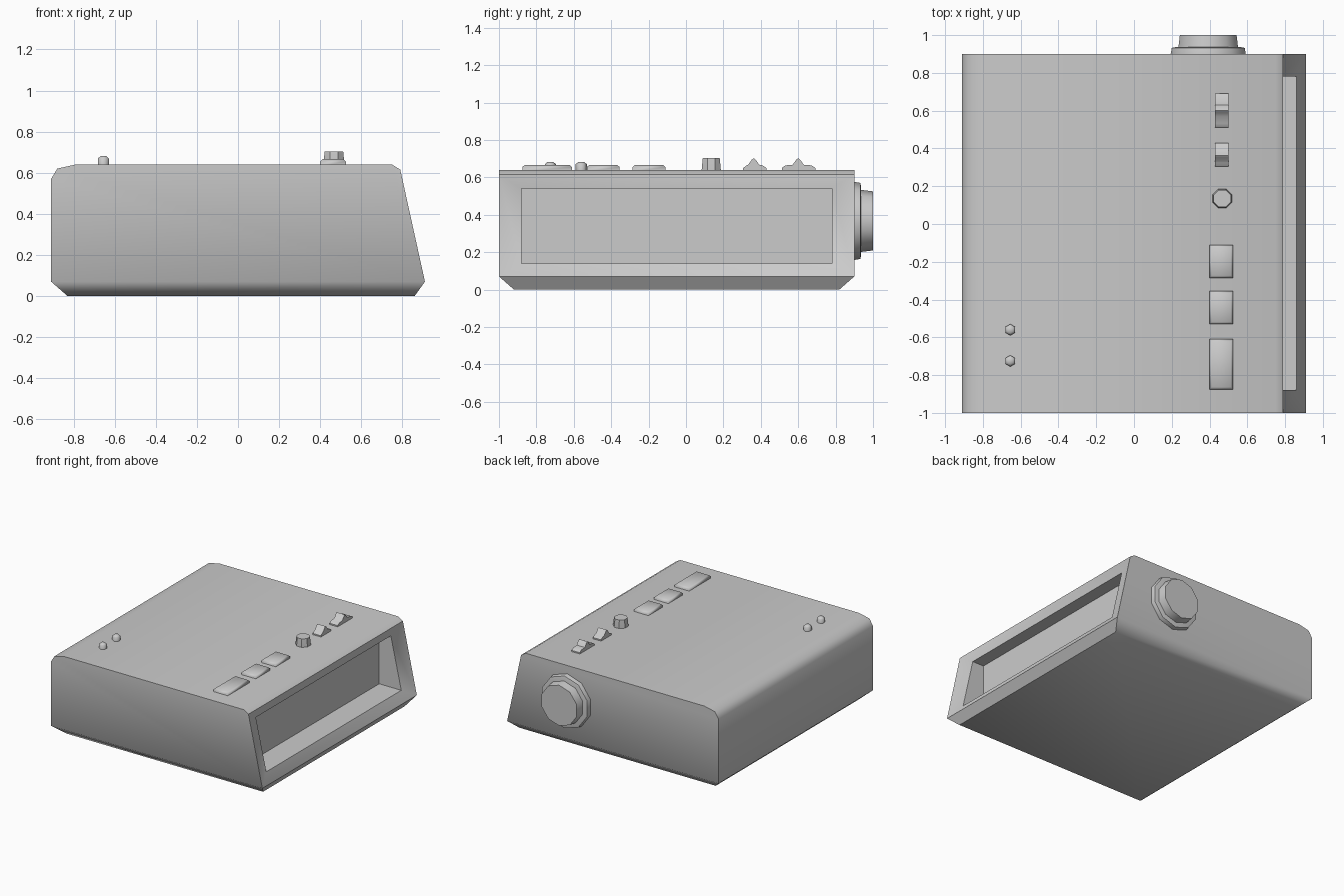
import bpy, bmesh, math
from mathutils import Vector, Matrix

if "Cube" in bpy.data.objects:
    bpy.data.objects.remove(bpy.data.objects["Cube"])


def finish(name, bm, angle=50):
    bmesh.ops.recalc_face_normals(bm, faces=bm.faces[:])
    me = bpy.data.meshes.new(name)
    bm.to_mesh(me)
    bm.free()
    ob = bpy.data.objects.new(name, me)
    bpy.context.collection.objects.link(ob)
    bpy.ops.object.select_all(action='DESELECT')
    ob.select_set(True)
    bpy.context.view_layer.objects.active = ob
    bpy.ops.object.shade_smooth_by_angle(angle=math.radians(angle))
    return ob


def loft(bm, rings):
    """Skin equal-length rings of points and cap both ends."""
    vs = [[bm.verts.new(p) for p in ring] for ring in rings]
    n = len(vs[0])
    for a, b in zip(vs, vs[1:]):
        for i in range(n):
            j = (i + 1) % n
            bm.faces.new((a[i], a[j], b[j], b[i]))
    bm.faces.new(vs[0])
    bm.faces.new(vs[-1])


def turned(name, sides, profile, matrix, phase=0.0, angle=40):
    """Low-poly turned part from (radius, height) pairs."""
    bm = bmesh.new()
    loft(bm, [[matrix @ Vector((r * math.cos(phase + math.tau * i / sides),
                                r * math.sin(phase + math.tau * i / sides), h))
               for i in range(sides)] for r, h in profile])
    return finish(name, bm, angle)


def step_face(bm, face, place):
    """Inset a face and move its corners to new positions."""
    bmesh.ops.inset_individual(bm, faces=[face], thickness=0.01)
    for v in face.verts:
        v.co = place(v.co.copy())


# Case: side profile swept along y
profile = [(-0.91, 0.07), (0.91, 0.07), (0.79, 0.615), (0.75, 0.64),
           (-0.79, 0.64), (-0.88, 0.62), (-0.91, 0.57)]
bm = bmesh.new()
loft(bm, [[(x, y, z) for x, z in profile] for y in (-1.0, 0.9)])
bmesh.ops.recalc_face_normals(bm, faces=bm.faces[:])
bm.normal_update()
bottom = min(bm.faces, key=lambda f: f.normal.z)
window = max(bm.faces, key=lambda f: f.normal.x)

# Chamfered underside
step_face(bm, bottom, lambda c: Vector((0.86 if c.x > 0 else -0.83,
                                        0.82 if c.y > 0 else -0.92, 0)))


# Sloped display frame, then the deep recess
def frame(c):
    top = c.z > 0.35
    return Vector((0.77 if top else 0.86, 0.78 if c.y > 0 else -0.88,
                   0.54 if top else 0.14))


step_face(bm, window, frame)
step_face(bm, window, lambda c: Vector((0.67, frame(c).y, frame(c).z)))
finish("case", bm)

# Push buttons
for i, (y0, y1) in enumerate([(-0.875, -0.61), (-0.53, -0.355), (-0.285, -0.11)]):
    bm = bmesh.new()
    loft(bm, [[(0.4 + d, y0 + d, z), (0.525 - d, y0 + d, z),
               (0.525 - d, y1 - d, z), (0.4 + d, y1 - d, z)]
              for d, z in ((0, 0.63), (0, 0.655), (0.012, 0.666))])
    finish(f"button_{i + 1}", bm, 80)

# Slide switches with a raised finger ridge
for i, (y0, yc, y1) in enumerate([(0.305, 0.362, 0.43), (0.512, 0.6, 0.692)]):
    side = [(y0, 0.63), (y0, 0.65), (y0 + 0.02, 0.664), (yc - 0.03, 0.667),
            (yc - 0.01, 0.695), (yc, 0.702), (yc + 0.01, 0.695),
            (yc + 0.03, 0.667), (y1 - 0.02, 0.664), (y1, 0.65), (y1, 0.63)]
    bm = bmesh.new()
    loft(bm, [[(x, y, z) for y, z in side] for x in (0.43, 0.5)])
    finish(f"slide_switch_{i + 1}", bm)

# Small top knob
turned("top_knob", 8, [(0.055, 0.63), (0.055, 0.645), (0.049, 0.703)],
       Matrix.Translation((0.467, 0.135, 0)), math.pi / 8)

# Set pins
for i, y in enumerate((-0.56, -0.725)):
    turned(f"set_pin_{i + 1}", 6, [(0.03, 0.63), (0.03, 0.67), (0.017, 0.681)],
           Matrix.Translation((-0.655, y, 0)), math.pi / 6, 65)

# Tuning dial on the back: wide flange and smaller grip
back = Matrix.Translation((0.393, 0, 0.367)) @ Matrix.Rotation(-math.pi / 2, 4, 'X')
turned("dial_flange", 10, [(0.209, 0.89), (0.209, 0.9), (0.203, 0.932), (0.185, 0.936)],
       back, math.pi / 2)
turned("dial_grip", 10, [(0.167, 0.925), (0.158, 1.0)], back, math.pi / 2)
